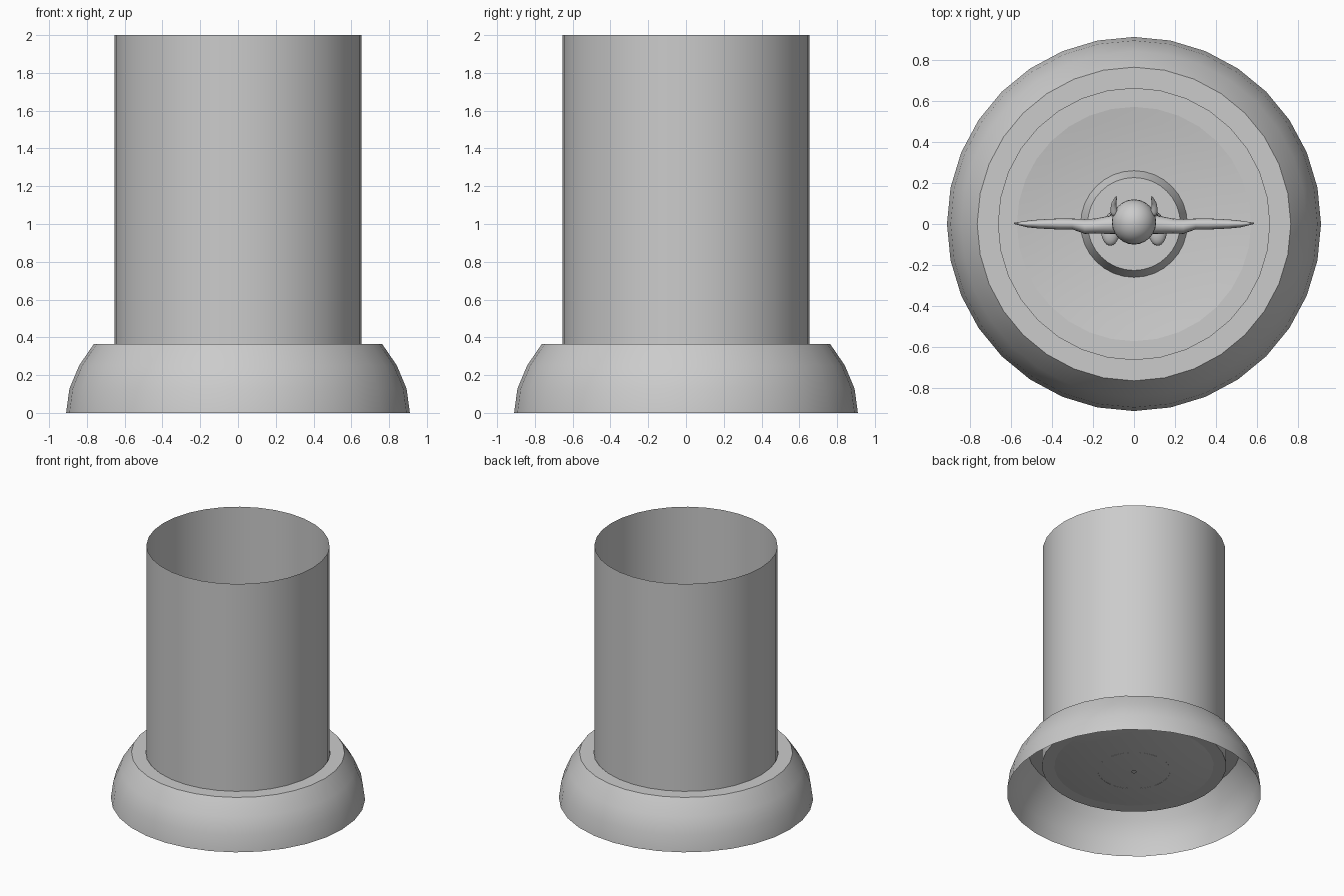
import bpy, bmesh, math
from mathutils import Vector

if "Cube" in bpy.data.objects:
    bpy.data.objects.remove(bpy.data.objects["Cube"])


def finish(obj, angle=30):
    bpy.ops.object.select_all(action='DESELECT')
    obj.select_set(True)
    bpy.context.view_layer.objects.active = obj
    bpy.ops.object.shade_smooth_by_angle(angle=math.radians(angle))


def new_object(name, bm):
    mesh = bpy.data.meshes.new(name)
    bm.to_mesh(mesh)
    bm.free()
    obj = bpy.data.objects.new(name, mesh)
    bpy.context.collection.objects.link(obj)
    return obj


def lathe(name, profile, sides=32, cap=False):
    """Revolve an open (radius, z) profile around the z axis."""
    bm = bmesh.new()
    rings = []
    for r, z in profile:
        rings.append([bm.verts.new((r * math.cos(2 * math.pi * i / sides),
                                    r * math.sin(2 * math.pi * i / sides), z))
                      for i in range(sides)])
    for a, b in zip(rings, rings[1:]):
        for i in range(sides):
            j = (i + 1) % sides
            bm.faces.new((a[i], a[j], b[j], b[i]))
    if cap:
        bm.faces.new(rings[-1])
    obj = new_object(name, bm)
    finish(obj)
    return obj


def limb(name, points):
    """Rounded limb: skin modifier along (x, y, z, radius_a, radius_b) points."""
    mesh = bpy.data.meshes.new(name)
    mesh.from_pydata([p[:3] for p in points],
                     [(i, i + 1) for i in range(len(points) - 1)], [])
    obj = bpy.data.objects.new(name, mesh)
    bpy.context.collection.objects.link(obj)
    obj.modifiers.new("skin", 'SKIN')
    bpy.context.view_layer.objects.active = obj
    if not mesh.skin_vertices:
        bpy.ops.mesh.customdata_skin_add()
    for v, p in zip(mesh.skin_vertices[0].data, points):
        v.radius = p[3:5]
    mesh.skin_vertices[0].data[0].use_root = True
    obj.modifiers.new("smooth", 'SUBSURF').levels = 2
    obj.modifiers["smooth"].render_levels = 2
    obj.modifiers["skin"].use_smooth_shade = True
    return obj


def ball(name, loc, scale):
    bm = bmesh.new()
    bmesh.ops.create_uvsphere(bm, u_segments=24, v_segments=14, radius=1)
    for v in bm.verts:
        v.co = Vector(v.co[i] * scale[i] + loc[i] for i in range(3))
    obj = new_object(name, bm)
    finish(obj, 60)
    return obj


def tube(name, points):
    """Tapered round limb from (x, y, z, ry, rz) sections across x."""
    bm = bmesh.new()
    n = 16
    rings = [[bm.verts.new((x, y + ry * math.cos(2 * math.pi * i / n),
                            z + rz * math.sin(2 * math.pi * i / n)))
              for i in range(n)] for x, y, z, ry, rz in points]
    for a, b in zip(rings, rings[1:]):
        for i in range(n):
            bm.faces.new((a[i], a[(i + 1) % n], b[(i + 1) % n], b[i]))
    bm.faces.new(rings[-1])
    bmesh.ops.recalc_face_normals(bm, faces=bm.faces)
    obj = new_object(name, bm)
    finish(obj, 60)
    return obj


# Base: squashed sphere band, flat top, then the well and shallow dish
step = math.pi / 16
band = [(0.91 * math.cos(k * step), 0.657 * math.sin(k * step)) for k in range(3)]
band += [(0.763, 0.365), (0.66, 0.365), (0.66, 0.225), (0.57, 0.225)]
lathe("base", band)
lathe("dish", [(r, 0.175 + 0.05 * (r / 0.57) ** 2)
               for r in (0.57, 0.5, 0.42, 0.32, 0.2, 0.1, 0.016)])

# Open display tube
lathe("display_tube", [(0.655, 0.225), (0.655, 2.0)])

# Pedestal
lathe("pedestal", [(0.26, 0.185), (0.226, 0.27)], cap=True)

# Figure body and head
limb("torso", [(0, 0, 0.74, 0.105, 0.08), (0, 0, 0.86, 0.09, 0.07),
               (0, 0, 1.02, 0.12, 0.085), (0, 0.01, 1.13, 0.12, 0.07),
               (0, 0.01, 1.22, 0.05, 0.05)])
ball("head", (0, 0.01, 1.31), (0.108, 0.11, 0.115))

for side, s in (("left", 1), ("right", -1)):
    # Outstretched arms, legs, feet and swept back horns
    tube(side + "_arm", [(s * x, y, z, ry, rz) for x, y, z, ry, rz in (
        (0.06, 0.0, 1.13, 0.05, 0.055), (0.13, -0.005, 1.13, 0.043, 0.05),
        (0.19, -0.01, 1.13, 0.036, 0.045), (0.24, -0.012, 1.13, 0.036, 0.042),
        (0.30, 0.0, 1.13, 0.026, 0.036), (0.36, 0.0, 1.13, 0.027, 0.036),
        (0.46, 0.0, 1.13, 0.022, 0.027), (0.52, 0.0, 1.13, 0.016, 0.035),
        (0.585, 0.003, 1.13, 0.003, 0.008))])
    limb(side + "_leg", [(s * 0.06, 0.01, 0.76, 0.065, 0.065),
                         (s * 0.075, 0.01, 0.6, 0.06, 0.06),
                         (s * 0.085, 0.0, 0.5, 0.045, 0.045),
                         (s * 0.095, 0.02, 0.41, 0.048, 0.048),
                         (s * 0.105, 0.02, 0.29, 0.033, 0.033)])
    ball(side + "_foot", (s * 0.115, -0.035, 0.298), (0.045, 0.07, 0.03))
    limb(side + "_horn", [(s * 0.095, 0.04, 1.33, 0.022, 0.022),
                          (s * 0.10, 0.095, 1.36, 0.014, 0.014),
                          (s * 0.085, 0.135, 1.4, 0.004, 0.004)])
